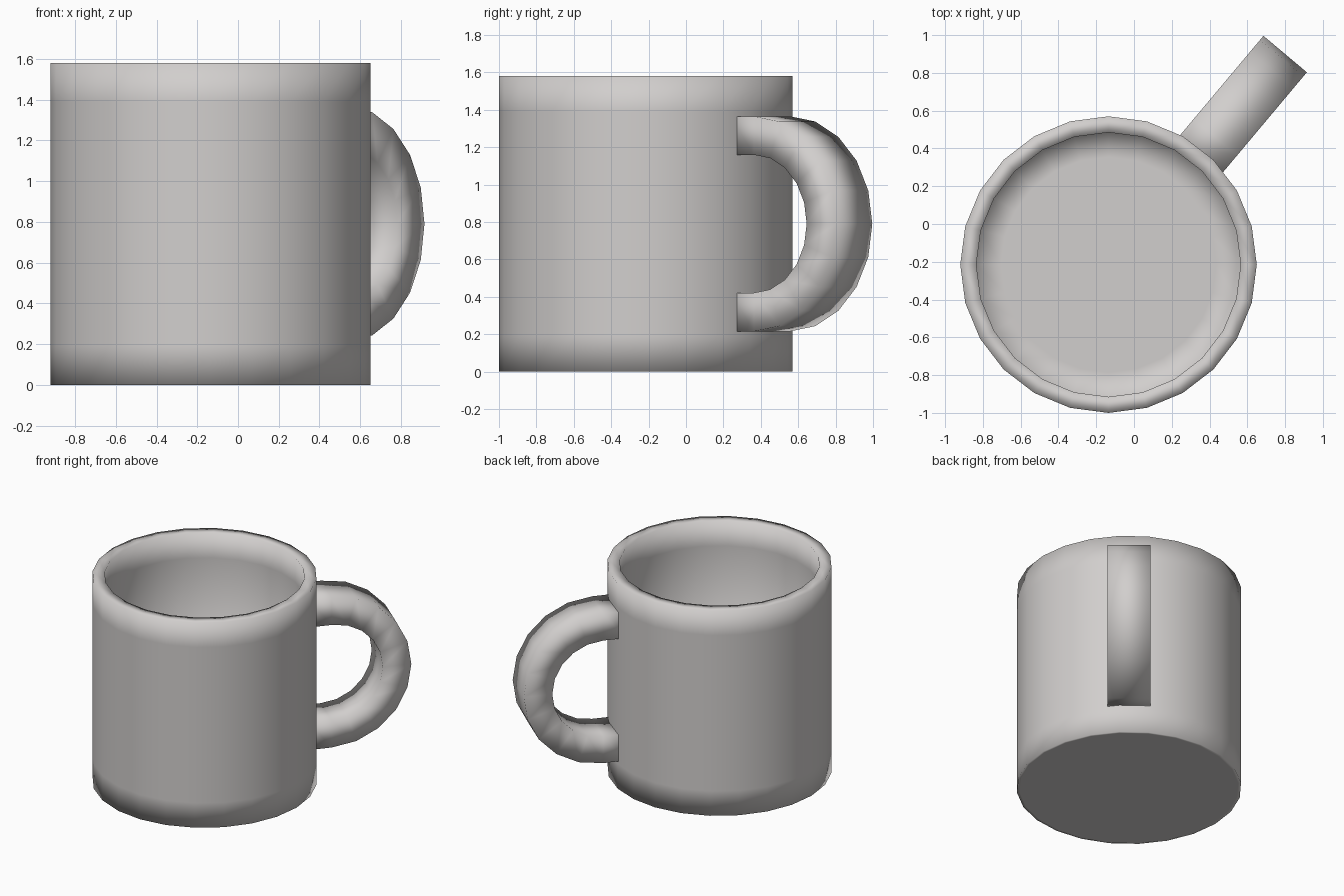
import bpy, bmesh, math
from mathutils import Vector

if "Cube" in bpy.data.objects:
    bpy.data.objects.remove(bpy.data.objects["Cube"])

CENTRE = Vector((-0.135, -0.215, 0.0))
SIDES = 24

clay = bpy.data.materials.new("warm grey ceramic")
clay.diffuse_color = (0.64, 0.62, 0.61, 1)
clay.use_nodes = True
clay.node_tree.nodes["Principled BSDF"].inputs["Base Color"].default_value = clay.diffuse_color


def finish(bm, name):
    """Turn a bmesh into a smooth shaded, coloured object."""
    bmesh.ops.recalc_face_normals(bm, faces=bm.faces)
    for f in bm.faces:
        f.smooth = True
    mesh = bpy.data.meshes.new(name)
    bm.to_mesh(mesh)
    bm.free()
    mesh.materials.append(clay)
    obj = bpy.data.objects.new(name, mesh)
    obj.location = CENTRE
    bpy.context.collection.objects.link(obj)
    return obj


def loft(rings, name):
    """Join successive rings of points with quads and cap both ends."""
    bm = bmesh.new()
    loops = [[bm.verts.new(p) for p in ring] for ring in rings]
    n = len(loops[0])
    for a, b in zip(loops, loops[1:]):
        for i in range(n):
            j = (i + 1) % n
            bm.faces.new((a[i], a[j], b[j], b[i]))
    bm.faces.new(loops[0])
    bm.faces.new(loops[-1])
    return finish(bm, name)


# Cup: underside, outer wall with support loops, rim, inner wall, floor
profile = [(0.765, 0), (0.785, 0), (0.785, 0.19), (0.785, 1.39), (0.785, 1.58),
           (0.70, 1.58), (0.70, 1.39), (0.70, 0.10), (0.57, 0.10)]
loft([[(r * math.cos(math.tau * i / SIDES), r * math.sin(math.tau * i / SIDES), z)
       for i in range(SIDES)] for r, z in profile], "cup_body")

# Handle: rectangular section swept along a D-shaped path
turn = math.radians(50)
out = Vector((math.cos(turn), math.sin(turn), 0))
side = Vector((-math.sin(turn), math.cos(turn), 0))
up = Vector((0, 0, 1))
HUB, MID_Z, BEND, WIDTH, THICK, STEPS = 0.88, 0.79, 0.472, 0.15, 0.103, 10

path = [(0.72, 90)] + [(HUB, 90 - 180 * i / STEPS) for i in range(STEPS + 1)] + [(0.72, -90)]
rings = []
for base, deg in path:
    a = math.radians(deg)
    spoke = out * math.cos(a) + up * math.sin(a)
    mid = out * base + up * MID_Z + spoke * BEND
    rings.append([mid + spoke * THICK * s + side * WIDTH * w
                  for s, w in ((1, 1), (1, -1), (-1, -1), (-1, 1))])
loft(rings, "handle")
